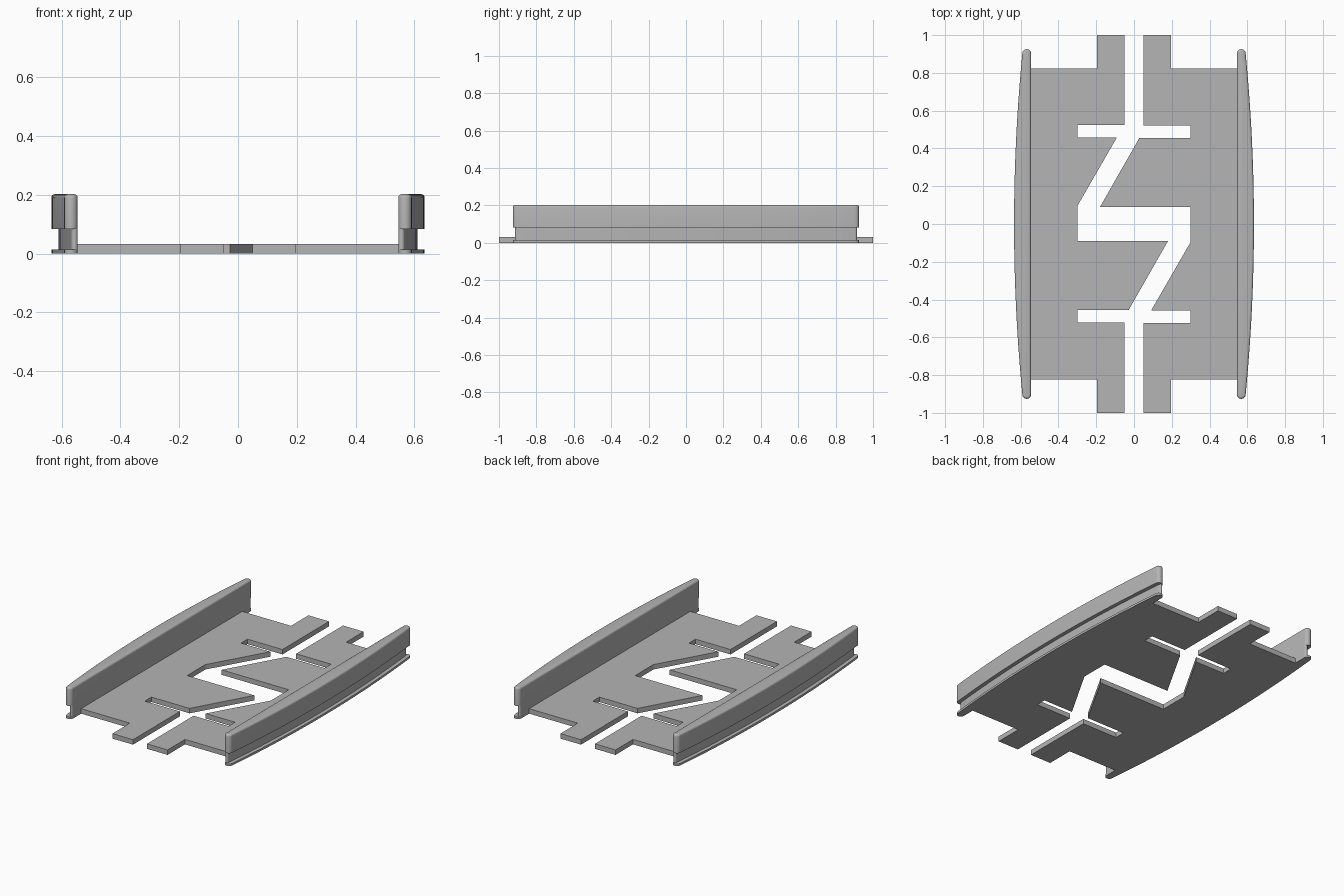
import bpy, bmesh, math

cube = bpy.data.objects.get("Cube")
if cube:
    bpy.data.objects.remove(cube, do_unlink=True)

grey = bpy.data.materials.new("plain grey")
grey.use_nodes = True
GREY = (0.46, 0.46, 0.46, 1)
grey.diffuse_color = GREY
grey.node_tree.nodes["Principled BSDF"].inputs["Base Color"].default_value = GREY


def finish(name, bm, turned):
    """Turn a bmesh into an object, optionally rotated half a turn about z."""
    bmesh.ops.recalc_face_normals(bm, faces=bm.faces)
    mesh = bpy.data.meshes.new(name)
    bm.to_mesh(mesh)
    bm.free()
    if turned:
        for v in mesh.vertices:
            v.co.x, v.co.y = -v.co.x, -v.co.y
    mesh.materials.append(grey)
    obj = bpy.data.objects.new(name, mesh)
    bpy.context.collection.objects.link(obj)
    return obj


# Half of the floor plate, with tabs, slots and the zigzag edge
PLATE = [(-.55, .822), (-.197, .822), (-.197, 1), (-.05, 1), (-.05, .525),
         (-.3, .525), (-.3, .459), (-.09, .459), (-.3, .095), (-.3, -.09),
         (.18, -.09), (-.028, -.455), (-.3, -.455), (-.3, -.522),
         (-.05, -.522), (-.05, -1), (-.197, -1), (-.197, -.822), (-.55, -.822)]


def make_plate(name, turned):
    bm = bmesh.new()
    face = bm.faces.new([bm.verts.new((x, y, 0)) for x, y in PLATE])
    top = bmesh.ops.extrude_face_region(bm, geom=[face])["geom"]
    bmesh.ops.translate(bm, vec=(0, 0, .032),
                        verts=[g for g in top if isinstance(g, bmesh.types.BMVert)])
    finish(name, bm, turned)


# Side rail: straight inside, bowed outside, round ends, recessed groove
INNER, END, SEGMENTS, CAP = .545, .903, 24, 8


def rail_outline(recess, inset):
    """Plan of the rail; recess moves the outer side only, inset every side."""
    inner = INNER + inset
    outer_end = .591 - recess - inset
    mid, radius = (inner + outer_end) / 2, (outer_end - inner) / 2
    points = []
    for i in range(SEGMENTS + 1):
        t = 2 * i / SEGMENTS - 1
        points.append((outer_end + .044 * (1 - t * t), t * END))
    for i in range(1, CAP + 1):
        a = math.pi * i / CAP
        points.append((mid + radius * math.cos(a), END + radius * math.sin(a)))
    for i in range(CAP):
        a = math.pi * (1 + i / CAP)
        points.append((mid + radius * math.cos(a), -END + radius * math.sin(a)))
    return points


def make_rail(name, turned):
    bevel = .012
    levels = [(0, 0, 0), (0, 0, .014), (.024, 0, .014), (.024, 0, .083), (0, 0, .083)]
    for i in range(5):
        a = math.pi / 2 * i / 4
        levels.append((0, bevel * (1 - math.cos(a)), .202 - bevel + bevel * math.sin(a)))
    bm = bmesh.new()
    rings = [[bm.verts.new((x, y, z)) for x, y in rail_outline(r, i)]
             for r, i, z in levels]
    for low, high in zip(rings, rings[1:]):
        for k in range(len(low)):
            n = (k + 1) % len(low)
            bm.faces.new((low[k], low[n], high[n], high[k]))
    bm.faces.new(rings[0])
    bm.faces.new(rings[-1])
    bmesh.ops.remove_doubles(bm, verts=bm.verts, dist=.00001)
    rail = finish(name, bm, turned)
    bpy.ops.object.select_all(action="DESELECT")
    rail.select_set(True)
    bpy.context.view_layer.objects.active = rail
    bpy.ops.object.shade_smooth_by_angle(angle=math.radians(35))


make_plate("right_floor_plate", False)
make_plate("left_floor_plate", True)
make_rail("left_side_rail", False)
make_rail("right_side_rail", True)
